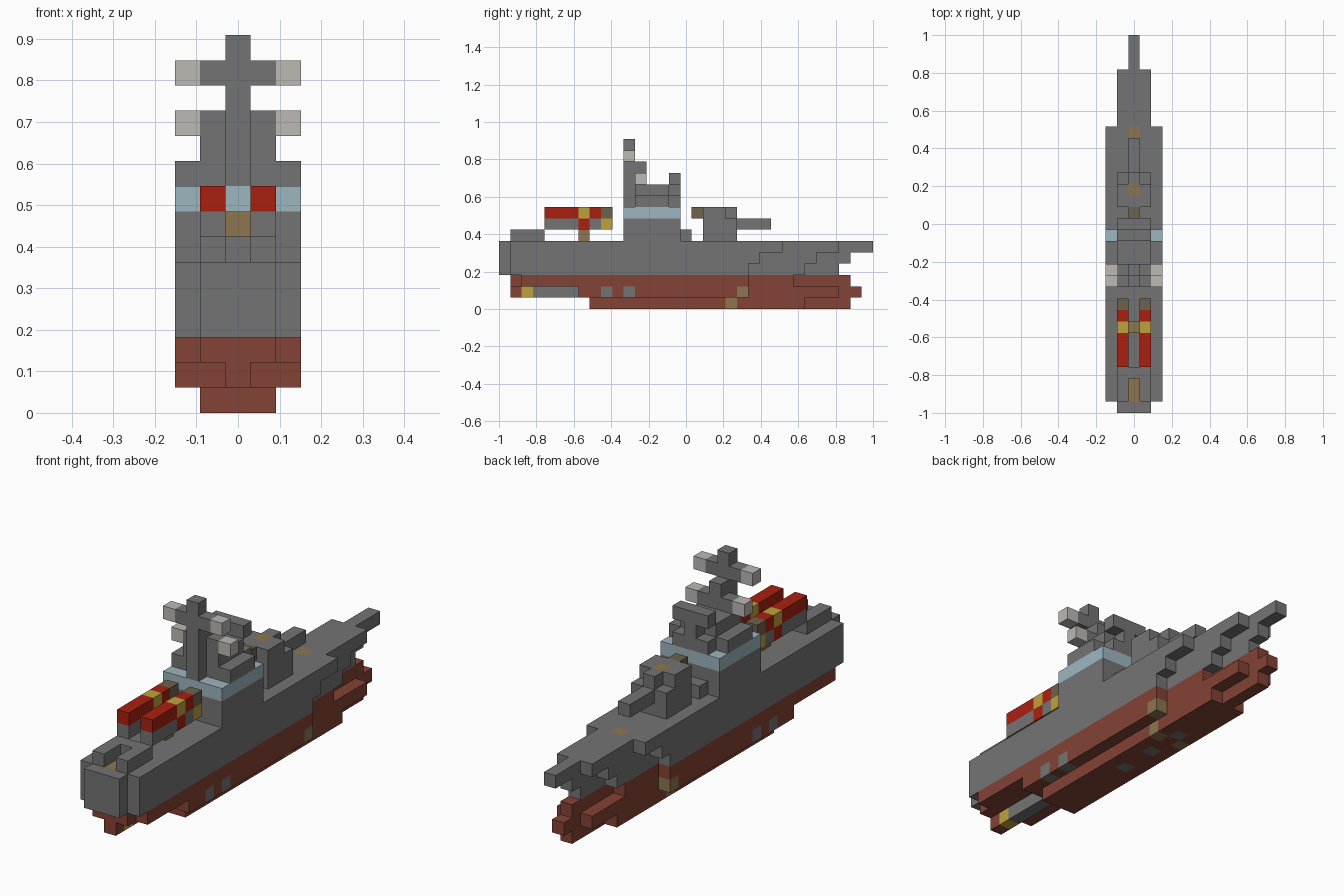
import bpy
import bmesh
from math import radians
from mathutils import Vector

if "Cube" in bpy.data.objects:
    bpy.data.objects.remove(bpy.data.objects["Cube"], do_unlink=True)

CELL = 2 / 33
COLOURS = {
    "hull_grey": "747474", "keel_red": "844235", "bright_red": "AA2010",
    "yellow": "BFA23C", "tan": "8C7650", "dark_tan": "6F624D",
    "pale_stone": "BDB9B3", "window_blue": "9DB6BF",
}


def linear(code):
    values = [int(code[i:i + 2], 16) / 255 for i in (0, 2, 4)]
    return [((v + 0.055) / 1.055) ** 2.4 if v > 0.04 else v / 12.92 for v in values] + [1]


materials = {}
for name, code in COLOURS.items():
    mat = bpy.data.materials.new(name)
    mat.use_nodes = True
    mat.diffuse_color = linear(code)
    bsdf = mat.node_tree.nodes["Principled BSDF"]
    bsdf.inputs["Base Color"].default_value = linear(code)
    bsdf.inputs["Roughness"].default_value = 0.9
    materials[name] = mat

blocks = {}  # (x, y, z) -> (part, colour)


def fill(part, colour, half, ys, zs):
    """Centred block, 2 * half + 1 cells wide; ys and zs are half-open ranges."""
    for x in range(-half, half + 1):
        for y in range(*ys):
            for z in range(*zs):
                blocks[x, y, z] = (part, colour)


def pair(part, colour, x, ys, zs):
    """Mirrored columns at +x and -x."""
    for side in (-x, x):
        for y in range(*ys):
            for z in range(*zs):
                blocks[side, y, z] = (part, colour)


def tiers(part, colour, z, *spans):
    """One layer of the hull, as (half width, start, end) spans."""
    for half, start, end in spans:
        fill(part, colour, half, (start, end), (z, z + 1))


# Lower hull, stepped towards the bow
tiers("lower_hull", "keel_red", 0, (0, 8, 31), (1, 8, 27))
tiers("lower_hull", "keel_red", 1, (0, 1, 32), (1, 7, 30), (2, 7, 22))
tiers("lower_hull", "keel_red", 2, (0, 1, 31), (1, 1, 26), (2, 2, 22))

# Propeller shaft, side ports and sonar marks
fill("propeller_shaft", "yellow", 0, (2, 3), (1, 2))
fill("propeller_shaft", "hull_grey", 0, (3, 7), (1, 2))
for y in (9, 11):
    pair("lower_hull", "hull_grey", 2, (y, y + 1), (1, 2))
for y in (15, 18, 21):
    fill("lower_hull", "hull_grey", 0, (y, y + 1), (0, 1))
pair("lower_hull", "tan", 2, (21, 22), (1, 2))
pair("lower_hull", "tan", 1, (20, 21), (0, 1))

# Upper hull with raked bow
tiers("upper_hull", "hull_grey", 3, (0, 0, 30), (1, 0, 27), (2, 1, 22))
tiers("upper_hull", "hull_grey", 4, (0, 0, 31), (1, 0, 28), (2, 1, 23))
tiers("upper_hull", "hull_grey", 5, (0, 0, 33), (1, 0, 30), (2, 1, 25))
fill("upper_hull", "tan", 0, (24, 25), (5, 6))
fill("upper_hull", "tan", 0, (1, 3), (5, 6))

# Stern rail, open at the back
pair("stern_rail", "hull_grey", 1, (1, 4), (6, 7))
fill("stern_rail", "hull_grey", 0, (3, 4), (6, 7))

# Twin launchers on a post
fill("launcher_post", "tan", 0, (7, 8), (6, 8))
for colour, start, end, z in (
        ("hull_grey", 4, 9, 7), ("bright_red", 7, 8, 7), ("yellow", 9, 10, 7),
        ("bright_red", 4, 9, 8), ("yellow", 7, 8, 8), ("dark_tan", 9, 10, 8)):
    pair("launchers", colour, 1, (start, end), (z, z + 1))

# Bridge with window band and stepped roof
fill("bridge", "hull_grey", 2, (11, 16), (6, 8))
fill("bridge_windows", "window_blue", 2, (11, 16), (8, 9))
fill("bridge_roof", "hull_grey", 2, (12, 15), (9, 10))
fill("bridge_roof", "hull_grey", 1, (15, 16), (9, 10))
fill("bridge_roof", "hull_grey", 1, (12, 15), (10, 11))
fill("bridge_roof", "hull_grey", 0, (15, 16), (10, 11))
fill("bridge_roof", "hull_grey", 1, (15, 16), (11, 12))

# Mast with two crossbars
fill("mast", "hull_grey", 0, (11, 12), (9, 15))
fill("mast", "hull_grey", 0, (12, 13), (11, 13))
for y, z in ((12, 11), (11, 13)):
    pair("mast", "hull_grey", 1, (y, y + 1), (z, z + 1))
    pair("mast_tips", "pale_stone", 2, (y, y + 1), (z, z + 1))

# Forward gun turret
fill("turret_step", "hull_grey", 1, (16, 17), (6, 7))
fill("gun_turret", "hull_grey", 1, (18, 21), (6, 8))
pair("gun_turret", "hull_grey", 1, (18, 20), (8, 9))
fill("gun_turret", "hull_grey", 0, (18, 21), (8, 9))
fill("gun_turret", "tan", 0, (19, 20), (8, 9))
fill("gun_turret", "dark_tan", 0, (17, 18), (8, 9))
fill("gun_barrel", "hull_grey", 0, (21, 24), (7, 8))


def build(part):
    """Outer skin of one part, with flat regions of one colour merged."""
    cells = {k: c for k, (p, c) in blocks.items() if p == part}
    palette = sorted(set(cells.values()))
    bm = bmesh.new()
    for key, colour in cells.items():
        centre = Vector((key[0], key[1] - 16, key[2] + 0.5))
        for axis in range(3):
            for sign in (-1, 1):
                near = list(key)
                near[axis] += sign
                if tuple(near) in blocks:
                    continue
                n, u, v = Vector(), Vector(), Vector()
                n[axis] = sign / 2
                u[(axis + 1) % 3] = 0.5
                v[(axis + 2) % 3] = sign / 2
                ring = (-u - v, u - v, u + v, v - u)
                face = bm.faces.new([bm.verts.new((centre + n + r) * CELL) for r in ring])
                face.material_index = palette.index(colour)
    bmesh.ops.remove_doubles(bm, verts=bm.verts[:], dist=0.001)
    bmesh.ops.dissolve_limit(bm, angle_limit=radians(1), verts=bm.verts[:],
                             edges=bm.edges[:], delimit={"MATERIAL"})
    mesh = bpy.data.meshes.new(part)
    bm.to_mesh(mesh)
    bm.free()
    for colour in palette:
        mesh.materials.append(materials[colour])
    bpy.context.collection.objects.link(bpy.data.objects.new(part, mesh))


for part in sorted({p for p, _ in blocks.values()}):
    build(part)
